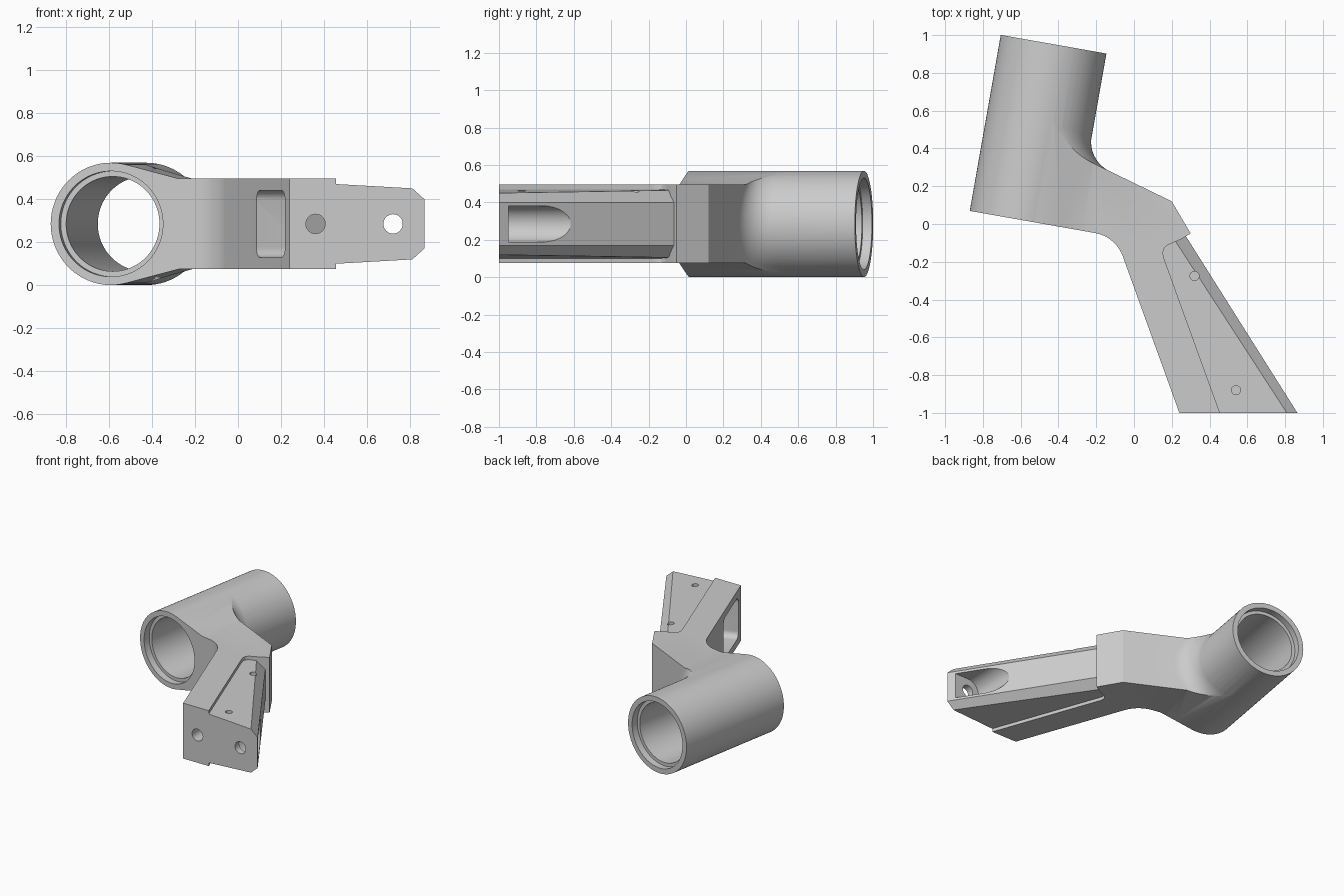
import bpy, bmesh, math
from mathutils import Vector, Matrix

if "Cube" in bpy.data.objects:
    bpy.data.objects.remove(bpy.data.objects["Cube"])

ZC = 0.285                      # mid height of the part
R, LENGTH = 0.284, 0.946        # tube
TILT = math.radians(10)
AX = Vector((math.sin(TILT), math.cos(TILT), 0))     # along tube
AC = Vector((math.cos(TILT), -math.sin(TILT), 0))    # across tube
UP = Vector((0, 0, 1))
BASE = Vector((-0.59, 0.02, 0))                      # centre of near tube end
LEVEL = Matrix.Translation((0, 0, ZC))


def basis(ex, ey, ez, origin):
    m = Matrix((ex, ey, ez)).transposed().to_4x4()
    m.translation = origin
    return m


def loft(name, rings):
    """Solid through rings of equal point count, capped at both ends."""
    bm = bmesh.new()
    vs = [[bm.verts.new(p) for p in ring] for ring in rings]
    n = len(rings[0])
    for a, b in zip(vs, vs[1:]):
        for i in range(n):
            j = (i + 1) % n
            bm.faces.new((a[i], a[j], b[j], b[i]))
    bm.faces.new(vs[0][::-1])
    bm.faces.new(vs[-1])
    bmesh.ops.recalc_face_normals(bm, faces=bm.faces)
    me = bpy.data.meshes.new(name)
    bm.to_mesh(me)
    bm.free()
    ob = bpy.data.objects.new(name, me)
    bpy.context.collection.objects.link(ob)
    return ob


def prism(name, pts, lo, hi, m):
    """Profile pts extruded lo..hi along local z; lo may be a function."""
    f = lo if callable(lo) else (lambda p: lo)
    return loft(name, [[m @ Vector((*p, f(p))) for p in pts],
                       [m @ Vector((*p, hi)) for p in pts]])


def rod(name, p, q, r, n=32):
    p, q = Vector(p), Vector(q)
    d = (q - p).normalized()
    e = d.orthogonal().normalized()
    pts = [(r * math.cos(2 * math.pi * i / n), r * math.sin(2 * math.pi * i / n)) for i in range(n)]
    return prism(name, pts, 0, (q - p).length, basis(e, d.cross(e), d, p))


def fillet(a, c, b, r, n=12):
    a, c, b = Vector(a), Vector(c), Vector(b)
    u, v = (a - c).normalized(), (b - c).normalized()
    half = u.angle(v) / 2
    o = c + (u + v).normalized() * (r / math.sin(half))
    s, e = c + u * (r / math.tan(half)) - o, c + v * (r / math.tan(half)) - o
    sweep = math.pi - 2 * half
    out = []
    for i in range(n + 1):
        t = i / n
        w = (s * math.sin((1 - t) * sweep) + e * math.sin(t * sweep)) / math.sin(sweep)
        out.append(tuple(o + w))
    return out


def boolean(ob, tool, op='DIFFERENCE'):
    tool.hide_render = True
    mod = ob.modifiers.new('bool', 'BOOLEAN')
    mod.operation, mod.object, mod.solver = op, tool, 'EXACT'
    bpy.context.view_layer.objects.active = ob
    bpy.ops.object.modifier_apply(modifier=mod.name)
    bpy.data.objects.remove(tool)


def plan(u, v):
    return (BASE + AC * u + AX * v).to_2d()


# Arm: stacked plan slices whose upper fillet rolls along the round tube
wall_a, wall_b = Vector((0.20, 0.12)), Vector((-0.15, 0.29))
wall_d = wall_b - wall_a


def arm_slice(z):
    u = math.sqrt(R * R - z * z) - 0.001
    d = AX.to_2d()
    p = plan(u, 0)
    t = (wall_a - p).cross(wall_d) / d.cross(wall_d)
    pts = [tuple(plan(-0.02, 0))]
    pts += fillet(plan(-0.02, 0), (-0.097, -0.067), (0.24, -1), 0.19)
    pts += [(0.24, -1), (0.865, -1), (0.275, -0.065), (0.30, -0.05), tuple(wall_a)]
    pts += fillet(wall_a, p + d * t, plan(u, 0.85), 0.17)
    pts += [tuple(plan(u, 0.85)), tuple(plan(-0.02, 0.85))]
    return [(x, y, z + ZC) for x, y in pts]


N = 32
body = loft('tube_bracket', [arm_slice(-0.275 + 0.55 * i / N) for i in range(N + 1)])

# Side profile that blends from the tube tangent down to the flat arm
side = [(-0.1, 0.32), (0.32, 0.21), (2.2, 0.21)]
side += [(u, -z) for u, z in reversed(side)]
boolean(body, prism('arm_profile', side, -2, 1.5, basis(AC, UP, AX, BASE + UP * ZC)), 'INTERSECT')

# Tube with bore and counterbores
near = BASE + UP * ZC
far = near + AX * LENGTH
boolean(body, rod('tube', near, far, R, 96), 'UNION')
boolean(body, rod('bore', near - AX * 0.1, far + AX * 0.1, 0.22, 96))
for end, d in ((near, AX), (far, -AX)):
    boolean(body, rod('counterbore', end - d * 0.1, end + d * 0.05, 0.245, 96))

# Tapered recess and edge chamfer on both faces of the grip
recess = [(0.40, 0.01), (0.25, -0.08), (0.20, -0.102), (0.172, -0.115), (0.157, -0.132),
          (0.153, -0.155), (0.158, -0.18), (0.473, -1.05), (1.2, -1.05)]


def line_dist(a, b):
    d = (Vector(b) - Vector(a)).normalized()
    return lambda p: d.cross(Vector(p) - Vector(a))


from_inner = line_dist((0.158, -0.18), (0.473, -1.05))
from_edge = line_dist((0.865, -1), (0.275, -0.065))
for s in (1, -1):
    m = LEVEL @ Matrix.Diagonal((1, 1, s, 1))
    boolean(body, prism('recess', recess, lambda p: 0.185 - 0.06 * from_inner(p), 1.5, m))
    boolean(body, prism('chamfer', recess, lambda p: 0.115 + 1.06 * from_edge(p), 1.5, m))

# Round-bottomed slot in the sloping back of the grip
arc = [(0.72 + 0.097 * math.cos(a), 0.097 * math.sin(a))
       for a in (math.pi / 2 + math.pi * i / 24 for i in range(25))]
slot = arc + [(1.2, -0.097), (1.2, 0.097)]
boolean(body, prism('slot', slot, -0.95, -0.2, basis(Vector((1, 0, 0)), UP, Vector((0, 1, 0)), UP * ZC)))

# Rounded pocket in the opposite face
along = Vector((0.337, -0.933, 0)).normalized()
inward = Vector((-along.y, along.x, 0))
hw, hh, cr = 0.195, 0.155, 0.045
c = [(-hw, -hh), (hw, -hh), (hw, hh), (-hw, hh)]
pocket = [p for i in range(4) for p in fillet(c[i - 1], c[i], c[(i + 1) % 4], cr, 6)]
boolean(body, prism('pocket', pocket, -0.1, 0.24, basis(along, UP, inward, Vector((0.155, -0.755, ZC)))))

# Screw holes: two in the end face, two small ones on top
for x, y in ((0.36, -0.8), (0.72, -0.9)):
    boolean(body, rod('end_hole', (x, -1.1, ZC), (x, y, ZC), 0.045))
for x, y in ((0.32, -0.275), (0.54, -0.88)):
    boolean(body, rod('top_hole', (x, y, 0.6), (x, y, 0.40), 0.024, 24))

bpy.ops.object.select_all(action='DESELECT')
body.select_set(True)
bpy.context.view_layer.objects.active = body
bpy.ops.object.shade_smooth_by_angle(angle=math.radians(25))
